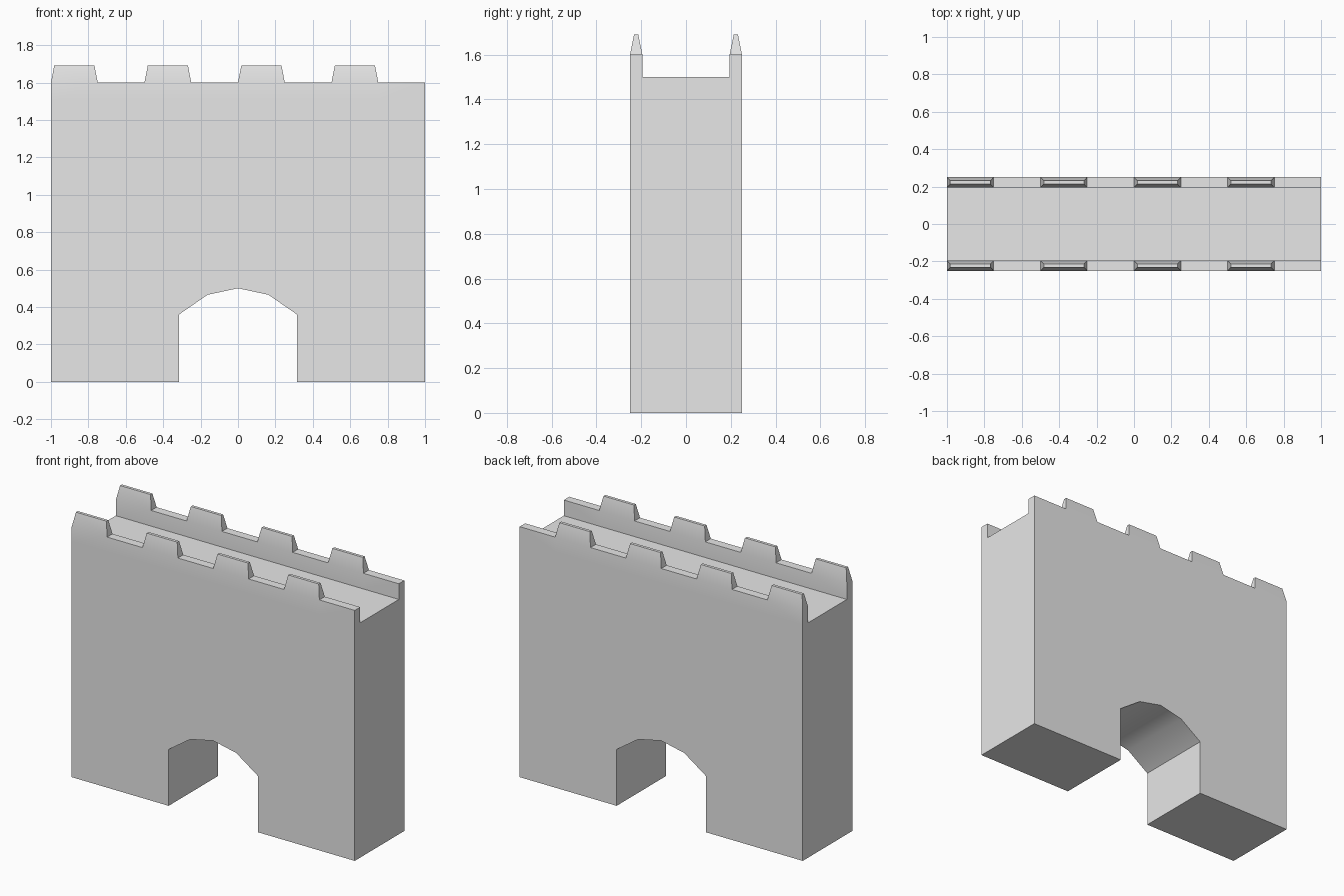
import bpy
import bmesh
from math import radians

if "Cube" in bpy.data.objects:
    bpy.data.objects.remove(bpy.data.objects["Cube"], do_unlink=True)

stone = bpy.data.materials.new("stone_grey")
stone.use_nodes = True
stone.diffuse_color = (0.8, 0.8, 0.8, 1)
stone.node_tree.nodes["Principled BSDF"].inputs["Base Color"].default_value = (0.8, 0.8, 0.8, 1)

OUT, INN = 0.25, 0.195        # outer and inner parapet faces
WALK, TOP, TIP = 1.5, 1.6, 1.69
SEGMENTS = 8
xs = [-1 + 2 * i / SEGMENTS for i in range(SEGMENTS + 1)]

bm = bmesh.new()


def face(*points):
    return bm.faces.new([bm.verts.new(p) for p in points])


# Lower wall: outline with the arched gateway, swept from front to back
arch = [(-0.315, 0), (-0.315, 0.36), (-0.163, 0.465), (0, 0.5),
        (0.163, 0.465), (0.315, 0.36), (0.315, 0)]
base = [(-1, 0)] + arch + [(1, 0)]
outline = base + [(x, WALK) for x in reversed(xs)]
for y in (-OUT, OUT):
    face(*[(x, y, z) for x, z in outline])
for (xa, za), (xb, zb) in zip(base, base[1:]):
    face((xa, -OUT, za), (xb, -OUT, zb), (xb, OUT, zb), (xa, OUT, za))

# Wall ends
for x in (-1, 1):
    face((x, -OUT, 0), (x, OUT, 0), (x, OUT, WALK), (x, INN, WALK),
         (x, -INN, WALK), (x, -OUT, WALK))

# Walkway floor
face(*[(x, -INN, WALK) for x in xs], *[(x, INN, WALK) for x in reversed(xs)])

# Parapets, with a top face per segment
merlon_bases = []
for side in (-1, 1):
    o, n = side * OUT, side * INN
    for i, (a, b) in enumerate(zip(xs, xs[1:])):
        for y in (o, n):
            face((a, y, WALK), (b, y, WALK), (b, y, TOP), (a, y, TOP))
        top = face((a, o, TOP), (b, o, TOP), (b, n, TOP), (a, n, TOP))
        if i % 2 == 0:
            merlon_bases.append(top)
    for x in (-1, 1):
        face((x, o, WALK), (x, n, WALK), (x, n, TOP), (x, o, TOP))

bmesh.ops.remove_doubles(bm, verts=bm.verts[:], dist=0.0005)
bmesh.ops.recalc_face_normals(bm, faces=bm.faces[:])

# Merlons: raise every other parapet top and taper it
for f in bmesh.ops.extrude_discrete_faces(bm, faces=merlon_bases)["faces"]:
    centre = f.calc_center_median()
    for v in f.verts:
        v.co.x = centre.x + (v.co.x - centre.x) * 0.86
        v.co.y = centre.y + (v.co.y - centre.y) * 0.34
        v.co.z = TIP

bmesh.ops.remove_doubles(bm, verts=bm.verts[:], dist=0.0005)
bmesh.ops.recalc_face_normals(bm, faces=bm.faces[:])

mesh = bpy.data.meshes.new("gate_wall")
bm.to_mesh(mesh)
bm.free()
mesh.materials.append(stone)
wall = bpy.data.objects.new("gate_wall", mesh)
bpy.context.collection.objects.link(wall)

# Smooth the arch and the merlon slopes, keep the corners sharp
bpy.ops.object.select_all(action="DESELECT")
wall.select_set(True)
bpy.context.view_layer.objects.active = wall
bpy.ops.object.shade_smooth_by_angle(angle=radians(30))
